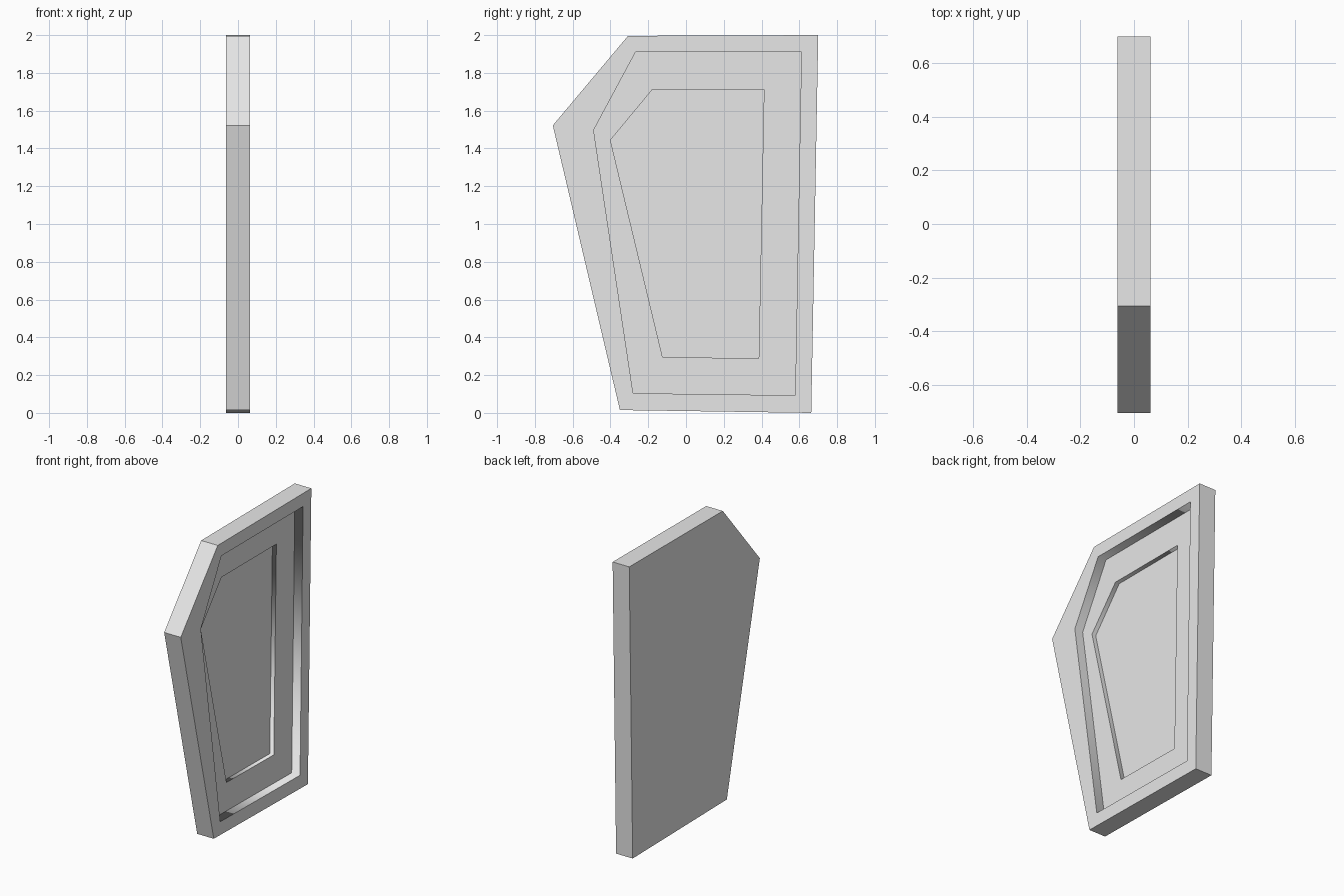
import bpy
import bmesh

cube = bpy.data.objects.get("Cube")
if cube:
    bpy.data.objects.remove(cube, do_unlink=True)

# Five-sided outlines as (y, z): the panel edge, the outer recess, the inner recess
EDGE = [(-0.35, 0.015), (0.663, 0.0), (0.70, 2.0), (-0.307, 1.996), (-0.705, 1.522)]
RECESS = [(-0.28, 0.104), (0.578, 0.093), (0.611, 1.91), (-0.267, 1.91), (-0.489, 1.497)]
INNER = [(-0.124, 0.295), (0.385, 0.289), (0.413, 1.713), (-0.177, 1.713), (-0.40, 1.444)]

# Levels in x: the back, the face, and the two recess floors
HALF = 0.0625
FLOOR = 0.0
INNER_FLOOR = -0.03

grey = bpy.data.materials.new("light_grey")
grey.use_nodes = True
colour = (0.8, 0.8, 0.8, 1.0)
grey.diffuse_color = colour
grey.node_tree.nodes["Principled BSDF"].inputs["Base Color"].default_value = colour

bm = bmesh.new()


def ring(outline, x):
    return [bm.verts.new((x, y, z)) for y, z in outline]


def strip(a, b, smooth=False):
    """Join two rings with quads; smooth strips keep sharp rims."""
    n = len(a)
    for i in range(n):
        j = (i + 1) % n
        face = bm.faces.new((a[i], a[j], b[j], b[i]))
        face.smooth = smooth
        if smooth:
            for p, q in ((a[i], a[j]), (b[i], b[j])):
                bm.edges.get((p, q)).smooth = False


# Rings from the back, over the rim and down into the stepped recess
back = ring(EDGE, -HALF)
front = ring(EDGE, HALF)
recess_top = ring(RECESS, HALF)
recess_floor = ring(RECESS, FLOOR)
inner_top = ring(INNER, FLOOR)
inner_floor = ring(INNER, INNER_FLOOR)

bm.faces.new(back[::-1])
strip(back, front)
strip(front, recess_top)
strip(recess_top, recess_floor, smooth=True)
strip(recess_floor, inner_top)
strip(inner_top, inner_floor, smooth=True)
bm.faces.new(inner_floor)
bmesh.ops.recalc_face_normals(bm, faces=bm.faces[:])

mesh = bpy.data.meshes.new("recessed_panel")
bm.to_mesh(mesh)
bm.free()
mesh.materials.append(grey)
panel = bpy.data.objects.new("recessed_panel", mesh)
bpy.context.collection.objects.link(panel)
